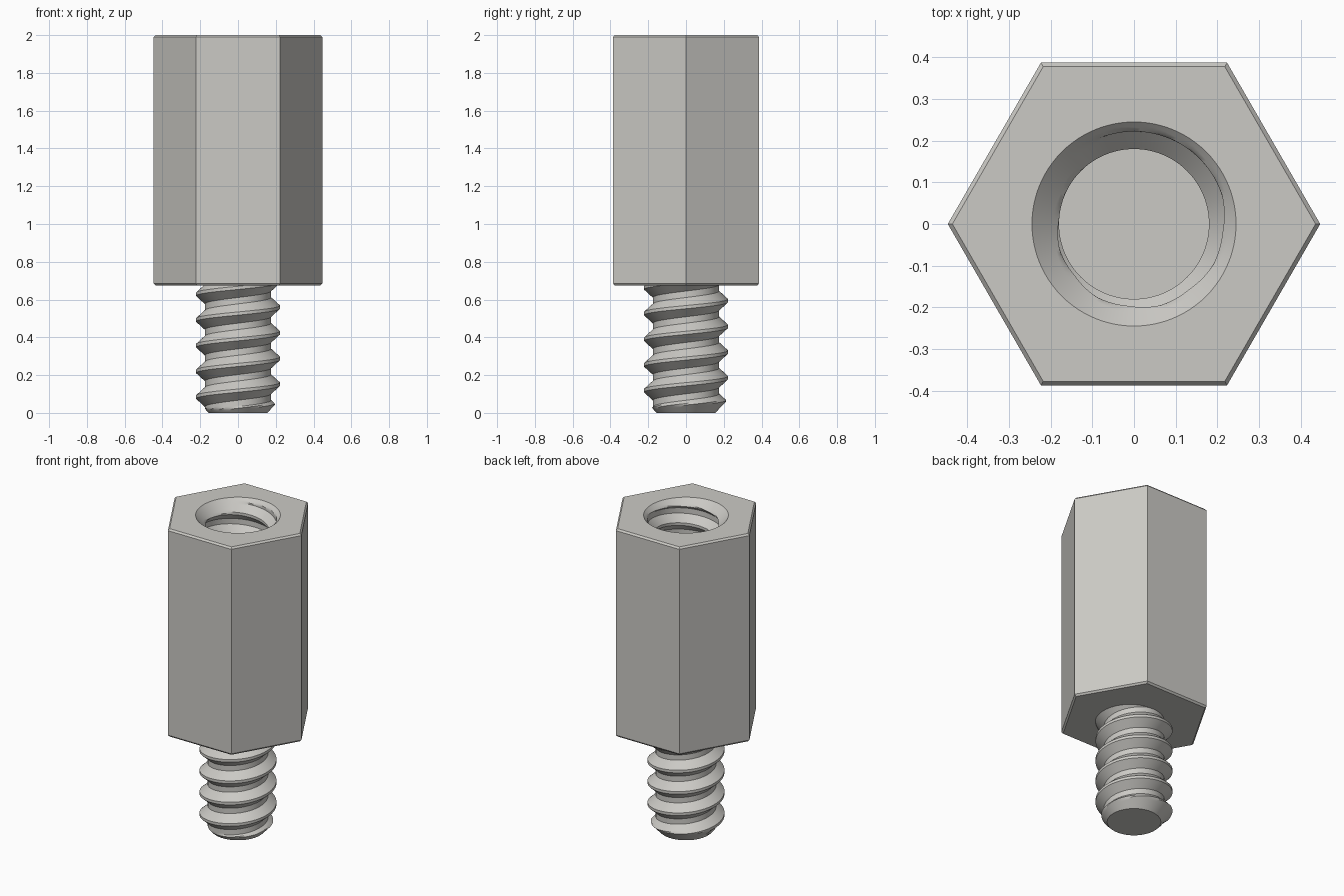
import bpy, bmesh, math

cube = bpy.data.objects.get("Cube")
if cube:
    bpy.data.objects.remove(cube, do_unlink=True)

PITCH, ROOT, CREST = 0.136, 0.175, 0.222
SIDES, ROWS = 96, 16          # columns around, rows per thread turn
TOP, SHOULDER, FLOOR = 2.0, 0.675, 1.1
HEX_R, CHAMFER = 0.447, 0.011
MOUTH_R = 0.245

metal = bpy.data.materials.new("warm grey metal")
metal.use_nodes = True
GREY = (0.6, 0.59, 0.56, 1)
metal.diffuse_color = GREY
metal.node_tree.nodes["Principled BSDF"].inputs["Base Color"].default_value = GREY


def add_object(name, bm):
    mesh = bpy.data.meshes.new(name)
    bm.to_mesh(mesh)
    bm.free()
    obj = bpy.data.objects.new(name, mesh)
    bpy.context.collection.objects.link(obj)
    mesh.materials.append(metal)
    bpy.ops.object.select_all(action="DESELECT")
    obj.select_set(True)
    bpy.context.view_layer.objects.active = obj
    bpy.ops.object.shade_smooth_by_angle(angle=math.radians(30))
    return obj


def ridge(phase):
    """Height from 0 to 1 of a thread with narrow flats; the ridge centre is at phase 0."""
    d = abs((phase + 0.5) % 1 - 0.5)
    return min(1, max(0, (0.375 - d) / (0.375 - 0.0625)))


def helical_surface(name, z_low, z_high, z_ridge, radius, inward):
    """Right-handed threaded wall whose rows follow the helix, closed by a disc below."""
    bm = bmesh.new()
    first = math.floor((z_low - z_ridge) / PITCH) - 2
    turns = math.ceil((z_high - z_low) / PITCH) + 4
    grid = []
    for j in range(turns * ROWS + 1):
        row = []
        for i in range(SIDES + 1):
            a = math.tau * i / SIDES
            z = z_ridge + PITCH * (first + j / ROWS + i / SIDES)
            z = min(z_high, max(z_low, z))
            r = radius(z, ridge((z - z_ridge) / PITCH - i / SIDES))
            row.append(bm.verts.new((r * math.cos(a), r * math.sin(a), z)))
        grid.append(row)
    for low, high in zip(grid, grid[1:]):
        for i in range(SIDES):
            quad = [low[i], low[i + 1], high[i + 1], high[i]]
            if max(v.co.z for v in quad) - min(v.co.z for v in quad) > 1e-6:
                bm.faces.new(quad[::-1] if inward else quad)
    cap = grid[0][:SIDES]
    bm.faces.new(cap if inward else cap[::-1])
    bmesh.ops.remove_doubles(bm, verts=bm.verts, dist=1e-5)
    bmesh.ops.delete(bm, geom=[v for v in bm.verts if not v.link_faces], context="VERTS")
    return add_object(name, bm)


def ring(bm, count, r, z):
    return [bm.verts.new((r * math.cos(math.tau * i / count),
                          r * math.sin(math.tau * i / count), z)) for i in range(count)]


# Hexagonal body with chamfered ends and a round opening on top
bm = bmesh.new()
loops = [ring(bm, 6, r, z) for r, z in (
    (HEX_R - CHAMFER, SHOULDER), (HEX_R, SHOULDER + CHAMFER),
    (HEX_R, TOP - CHAMFER), (HEX_R - CHAMFER, TOP))]
for low, high in zip(loops, loops[1:]):
    for i in range(6):
        k = (i + 1) % 6
        bm.faces.new((low[i], low[k], high[k], high[i]))
bm.faces.new(loops[0][::-1])
mouth = ring(bm, SIDES, MOUTH_R, TOP)
per_side = SIDES // 6
for i in range(6):
    k = (i + 1) % 6
    arc = [mouth[(i * per_side + s) % SIDES] for s in range(per_side + 1)]
    bm.faces.new([loops[3][i], loops[3][k]] + arc[::-1])
add_object("hex_body", bm)

# Threaded stud with a chamfered tip
helical_surface(
    "threaded_stud", 0, SHOULDER + 0.005, 0.56,
    lambda z, h: min(ROOT + (CREST - ROOT) * h, 0.155 + 0.95 * z), False)

# Threaded bore with a countersunk mouth
helical_surface(
    "threaded_bore", FLOOR, TOP, 1.945 - PITCH / 2,
    lambda z, h: max(CREST - (CREST - 0.18) * h, MOUTH_R - (TOP - z)), True)
